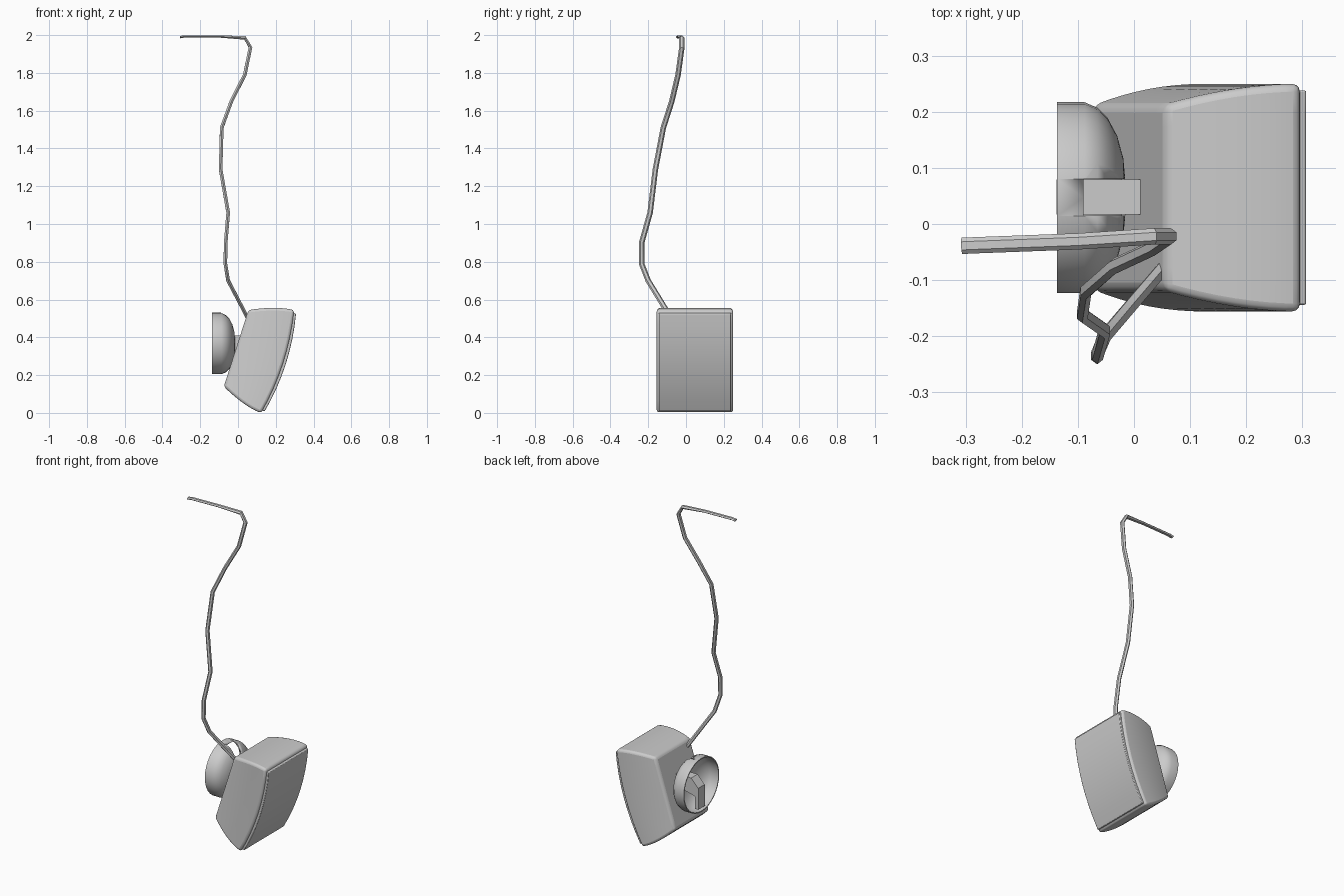
import bpy, bmesh, math
from mathutils import Vector

if "Cube" in bpy.data.objects:
    bpy.data.objects.remove(bpy.data.objects["Cube"])

N = Vector((0.952, 0, -0.306)).normalized()   # direction the speaker faces
U = Vector((0.306, 0, 0.952)).normalized()    # speaker's tilted up axis
BACK = Vector((-0.01, 0.047, 0.342))
DEPTH, BULGE = 0.231, 0.03


def finish(bm, name, angle=35, bevel=0, segs=3):
    bmesh.ops.recalc_face_normals(bm, faces=bm.faces)
    me = bpy.data.meshes.new(name)
    bm.to_mesh(me)
    bm.free()
    ob = bpy.data.objects.new(name, me)
    bpy.context.collection.objects.link(ob)
    if bevel:
        m = ob.modifiers.new("bevel", 'BEVEL')
        m.width, m.segments = bevel, segs
        m.limit_method, m.angle_limit = 'ANGLE', math.radians(40)
    bpy.ops.object.select_all(action='DESELECT')
    ob.select_set(True)
    bpy.context.view_layer.objects.active = ob
    bpy.ops.object.shade_smooth_by_angle(angle=math.radians(angle))
    return ob


def warped_box(name, shape, bevel, segs):
    # subdivided cube whose vertices are mapped by shape(t, w, v)
    bm = bmesh.new()
    bmesh.ops.create_cube(bm, size=2)
    bmesh.ops.subdivide_edges(bm, edges=bm.edges[:], cuts=7, use_grid_fill=True)
    for p in bm.verts:
        d, w, h = shape((p.co.x + 1) / 2, p.co.y, p.co.z)
        p.co = BACK + N * d + U * h + Vector((0, w, 0))
    return finish(bm, name, 40, bevel, segs)


# Speaker cabinet: flares from the back to a bowed front
def cabinet(t, w, v):
    half_h = 0.2125 + 0.0735 * (1 - (1 - t) ** 1.6)
    half_w = 0.165 + 0.038 * (1 - (1 - t) ** 2)
    return DEPTH * t + BULGE * t * (1 - v * v), w * half_w, v * half_h


# Front grille: thin bowed panel
def grille(t, w, v):
    return DEPTH - 0.01 + 0.025 * t + BULGE * (1 - v * v), w * 0.191, v * 0.271


warped_box("speaker_cabinet", cabinet, 0.014, 3)
warped_box("front_grille", grille, 0.006, 2)

# Wall cup: hollow dome, open at the back
CY, CZ, SEG = 0.047, 0.368, 32
profile = [(-0.137, 0.170), (-0.088, 0.170), (-0.065, 0.160), (-0.047, 0.142),
           (-0.030, 0.110), (-0.019, 0.070), (-0.015, 0.025)]
inner = [(x - (0.006 if i > 1 else 0), r - 0.006) for i, (x, r) in enumerate(profile)]
bm = bmesh.new()
rings = []
for x, r in profile + inner[::-1]:
    rings.append([bm.verts.new((x, CY + r * math.cos(a), CZ + 0.96 * r * math.sin(a)))
                  for a in (2 * math.pi * k / SEG for k in range(SEG))])
rings.append(rings[0])
for a, b in zip(rings, rings[1:]):
    for k in range(SEG):
        j = (k + 1) % SEG
        bm.faces.new((a[k], a[j], b[j], b[k]))
cup = finish(bm, "wall_cup", 40)


def block(name, lo, hi):
    bm = bmesh.new()
    bmesh.ops.create_cube(bm, size=1)
    for p in bm.verts:
        p.co = Vector([l + (h - l) * (c + 0.5) for l, h, c in zip(lo, hi, p.co)])
    return finish(bm, name, 30)


# Slot in the upper half of the dome for the arm
cutter = block("slot_cutter", (-0.09, 0.015, 0.37), (0.05, 0.08, 0.6))
cutter.hide_render = True
cutter.hide_set(True)
cut = cup.modifiers.new("slot", 'BOOLEAN')
cut.operation, cut.object, cut.solver = 'DIFFERENCE', cutter, 'EXACT'

# Bracket inside the cup: wall plate and arm to the cabinet
block("bracket_plate", (-0.138, 0.017, 0.23), (-0.115, 0.079, 0.36))
bm = bmesh.new()
outline = [(-0.137, 0.30), (0.0, 0.335), (0.02, 0.41), (-0.09, 0.41), (-0.137, 0.36)]
face = bm.faces.new([bm.verts.new((x, 0.017, z)) for x, z in outline])
ext = bmesh.ops.extrude_face_region(bm, geom=[face])
for g in ext["geom"]:
    if isinstance(g, bmesh.types.BMVert):
        g.co.y = 0.079
finish(bm, "bracket_arm", 30)

# Cable: flattened faceted sweep along a bent path
path = [Vector(p) for p in (
    (0.055, -0.075, 0.495), (-0.005, -0.145, 0.61), (-0.052, -0.2, 0.7), (-0.067, -0.235, 0.79),
    (-0.065, -0.235, 0.9), (-0.052, -0.19, 1.06), (-0.092, -0.162, 1.29),
    (-0.086, -0.12, 1.51), (-0.035, -0.075, 1.65), (0.036, -0.042, 1.79),
    (0.066, -0.022, 1.935), (0.037, -0.022, 1.985), (-0.1, -0.031, 1.993),
    (-0.285, -0.038, 1.993), (-0.307, -0.039, 1.989))]
bm = bmesh.new()
rings = []
for i, p in enumerate(path):
    t = (path[min(i + 1, len(path) - 1)] - path[max(i - 1, 0)]).normalized()
    wide = Vector((0, 1, 0))
    wide = (wide - t * wide.dot(t)).normalized()
    thin = t.cross(wide)
    s = 0.007 if i > 11 else 0.011
    rings.append([bm.verts.new(p + wide * 0.0145 * math.cos(a) + thin * s * math.sin(a))
                  for a in (math.pi * k / 3 for k in range(6))])
for a, b in zip(rings, rings[1:]):
    for k in range(6):
        j = (k + 1) % 6
        bm.faces.new((a[k], a[j], b[j], b[k]))
bm.faces.new(rings[0])
bm.faces.new(rings[-1])
finish(bm, "cable", 30)
